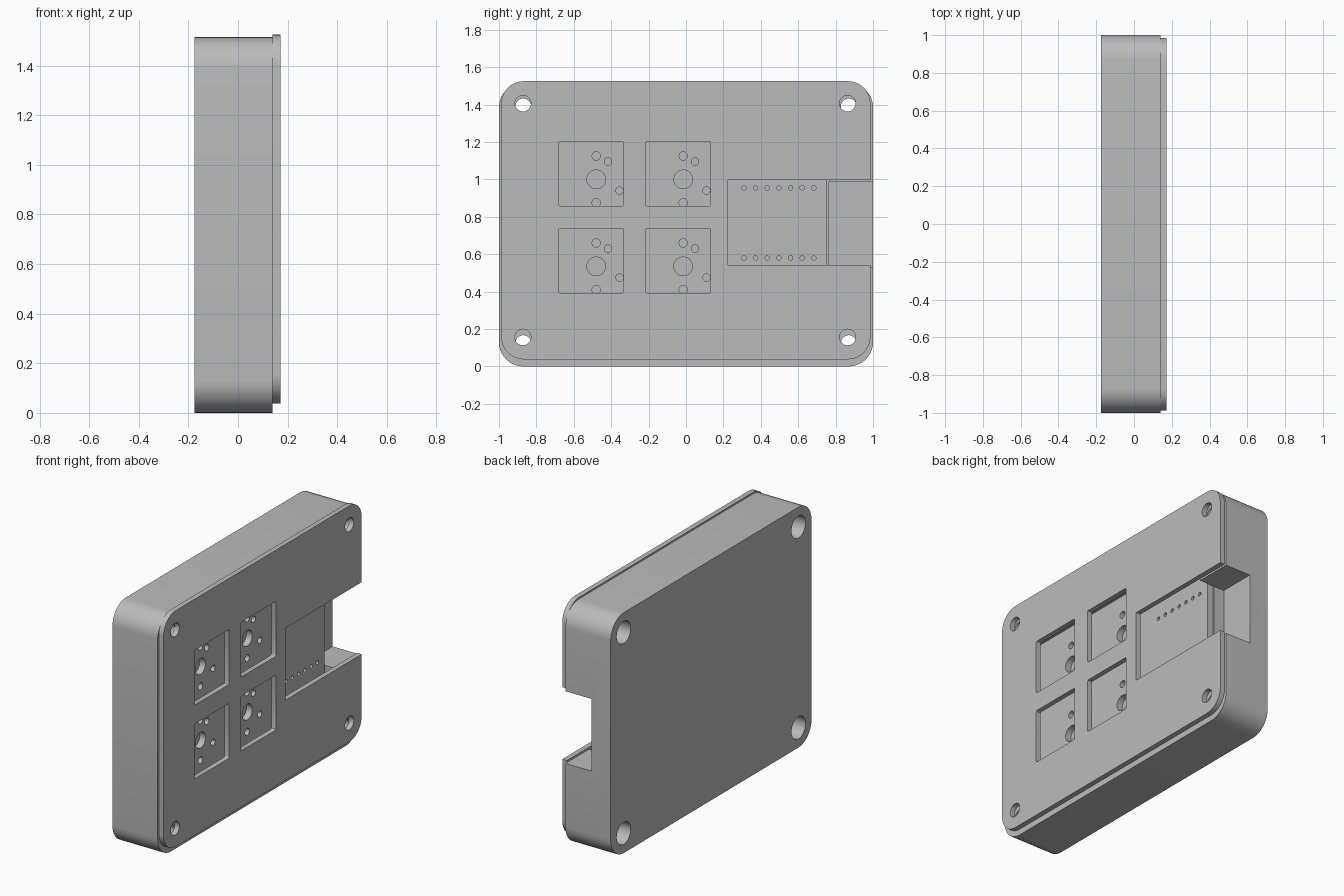
import bpy, bmesh, math

cube = bpy.data.objects.get("Cube")
if cube:
    bpy.data.objects.remove(cube, do_unlink=True)

grey = bpy.data.materials.new("light grey")
grey.use_nodes = True
grey.diffuse_color = (0.5, 0.5, 0.5, 1)
grey.node_tree.nodes["Principled BSDF"].inputs["Base Color"].default_value = (0.5, 0.5, 0.5, 1)


def slab(name, xs, ys, zs, radius=0.0, steps=10):
    """Rounded rectangle in the YZ plane, extruded along X."""
    pts = []
    if radius:
        corners = [(ys[1], zs[1], -1, -1), (ys[0], zs[1], 1, -1),
                   (ys[0], zs[0], 1, 1), (ys[1], zs[0], -1, 1)]
        for k, (y, z, sy, sz) in enumerate(corners):
            for i in range(steps + 1):
                a = (k + i / steps) * math.pi / 2
                pts.append((y + sy * radius + radius * math.cos(a),
                            z + sz * radius + radius * math.sin(a)))
    else:
        pts = [(ys[1], zs[1]), (ys[0], zs[1]), (ys[0], zs[0]), (ys[1], zs[0])]
    return prism(name, xs, pts)


def rod(xs, y, z, r, n=24):
    return prism("cutter", xs, [(y + r * math.cos(math.tau * i / n),
                                 z + r * math.sin(math.tau * i / n)) for i in range(n)])


def prism(name, xs, pts):
    bm = bmesh.new()
    face = bm.faces.new([bm.verts.new((xs[0], y, z)) for y, z in pts])
    ext = bmesh.ops.extrude_face_region(bm, geom=[face])
    moved = [v for v in ext["geom"] if isinstance(v, bmesh.types.BMVert)]
    bmesh.ops.translate(bm, verts=moved, vec=(xs[1] - xs[0], 0, 0))
    bmesh.ops.recalc_face_normals(bm, faces=bm.faces)
    mesh = bpy.data.meshes.new(name)
    bm.to_mesh(mesh)
    bm.free()
    obj = bpy.data.objects.new(name, mesh)
    bpy.context.collection.objects.link(obj)
    mesh.materials.append(grey)
    return obj


def carve(obj, cutters):
    """Subtract every cutter, then discard it."""
    for c in cutters:
        c.hide_render = True
        mod = obj.modifiers.new("cut", 'BOOLEAN')
        mod.operation, mod.solver, mod.object = 'DIFFERENCE', 'EXACT', c
    bpy.context.view_layer.update()
    done = bpy.data.meshes.new_from_object(
        obj.evaluated_get(bpy.context.evaluated_depsgraph_get()))
    obj.modifiers.clear()
    obj.data = done
    for c in cutters:
        bpy.data.objects.remove(c, do_unlink=True)
    bpy.ops.object.select_all(action='DESELECT')
    obj.select_set(True)
    bpy.context.view_layer.objects.active = obj
    bpy.ops.object.shade_smooth_by_angle(angle=math.radians(30))


BACK, SEAM, FRONT = -0.175, 0.14, 0.172
BOARD, POCKET, NOTCH = 0.075, 0.035, -0.04
key_y, key_z = (-0.48, -0.015), (0.535, 1.0)

# Case body: board pocket, connector notch, counterbored screw holes
case = slab("case_body", (BACK, SEAM), (-1, 1), (0, 1.515), 0.13)
cuts = [slab("cutter", (POCKET, 0.3), (-0.78, 0.765), (0.3, 1.25)),
        slab("cutter", (NOTCH, 0.3), (0.765, 1.2), (0.53, 0.985))]
for y in (-0.87, 0.87):
    for z in (0.125, 1.39):
        cuts += [rod((-0.3, 0.3), y, z, 0.042, 32), rod((-0.3, -0.03), y, z, 0.07, 32)]
carve(case, cuts)

# Circuit board: switch holes and two rows of pin holes
board = slab("circuit_board", (POCKET, BOARD), (-0.78, 0.755), (0.3, 1.25))
cuts = []
for y in key_y:
    for z in key_z:
        for dy, dz, r in ((0, 0, 0.05), (0, 0.125, 0.022), (0, -0.125, 0.022),
                          (0.063, 0.095, 0.02), (0.125, -0.06, 0.02)):
            cuts.append(rod((0, 0.3), y + dy, z + dz, r))
for i in range(7):
    for z in (0.58, 0.955):
        cuts.append(rod((0, 0.3), 0.31 + i * 0.0622, z, 0.012, 16))
carve(board, cuts)

# Top plate: switch windows, controller opening, screw holes
plate = slab("top_plate", (SEAM, FRONT), (-0.988, 0.986), (0.038, 1.525), 0.12)
cuts = [slab("cutter", (0, 0.3), (0.225, 1.2), (0.543, 0.997))]
for y in key_y:
    for z in key_z:
        cuts.append(slab("cutter", (0, 0.3), (y - 0.2, y + 0.147),
                         (z - 0.143, z + 0.203), 0.01, 3))
for y in (-0.872, 0.864):
    for z in (0.156, 1.406):
        cuts.append(rod((0, 0.3), y, z, 0.043, 32))
carve(plate, cuts)
